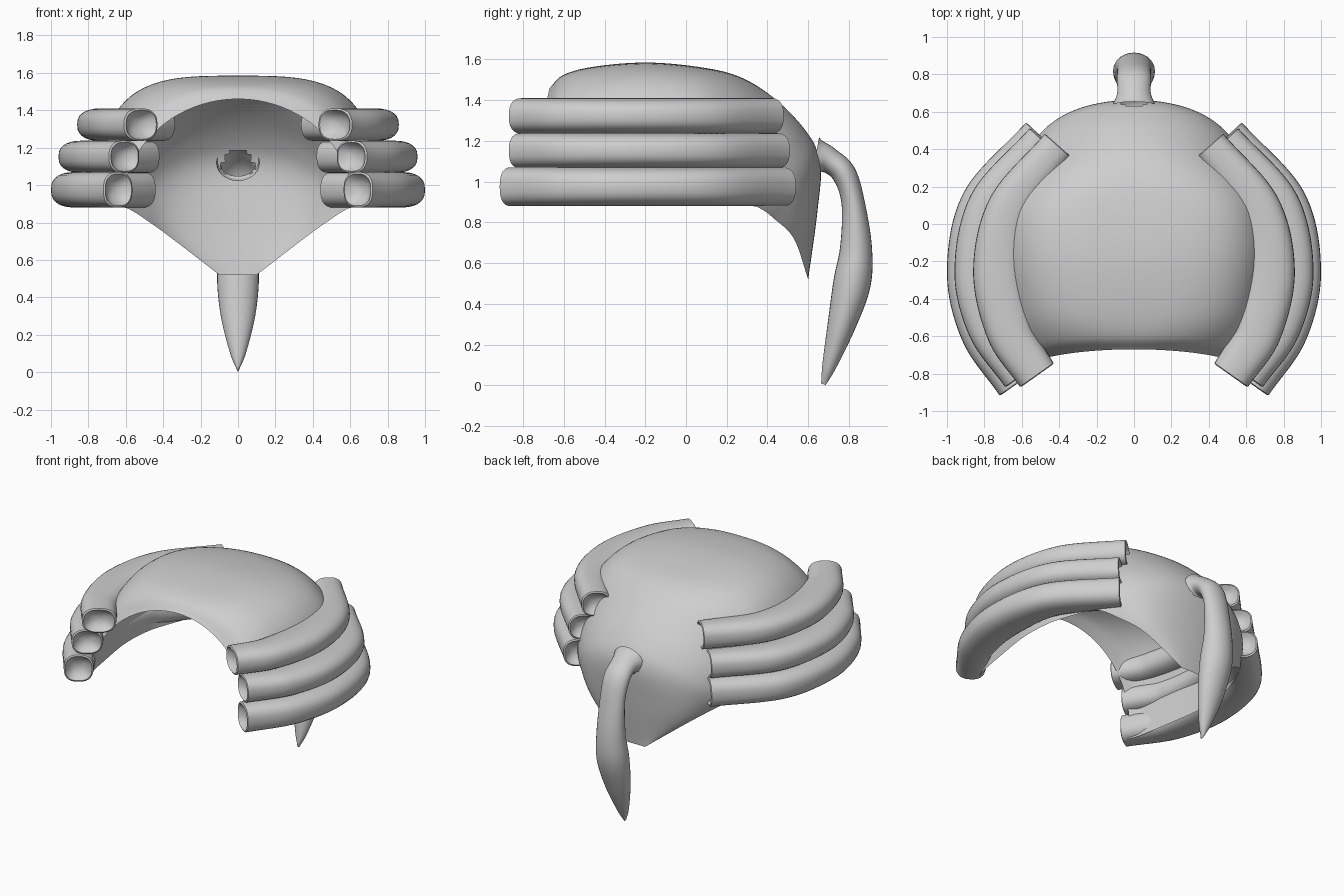
import bpy, bmesh, math
from mathutils import Vector

cube = bpy.data.objects.get("Cube")
if cube:
    bpy.data.objects.remove(cube, do_unlink=True)

grey = bpy.data.materials.new("light grey")
grey.use_nodes = True
colour = (0.62, 0.62, 0.62, 1)
grey.diffuse_color = colour
for node in grey.node_tree.nodes:
    if node.type == 'BSDF_PRINCIPLED':
        node.inputs["Base Color"].default_value = colour


def spline(points, count):
    """Smooth path of evenly spread samples through the control points."""
    pts = [Vector(p) for p in points]
    pts = [pts[0] * 2 - pts[1]] + pts + [pts[-1] * 2 - pts[-2]]
    spans = len(pts) - 3
    result = []
    for k in range(count):
        f = k * spans / (count - 1)
        i = min(int(f), spans - 1)
        t = f - i
        a, b, c, d = pts[i:i + 4]
        result.append(0.5 * (2 * b + (c - a) * t + (2 * a - 5 * b + 4 * c - d) * t * t
                             + (3 * b - 3 * c + d - a) * t ** 3))
    return result


def power(value, e):
    return math.copysign(abs(value) ** e, value)


def loft(name, rows, closed, keep=None, angle=50):
    """Skin a list of equal rows of points, closed into rings if asked."""
    bm = bmesh.new()
    grid = [[bm.verts.new(p) for p in row] for row in rows]
    n = len(rows[0])
    for r, s in zip(grid, grid[1:]):
        for j in range(n if closed else n - 1):
            k = (j + 1) % n
            quad = (r[j], r[k], s[k], s[j])
            middle = sum((v.co for v in quad), Vector()) / 4
            if keep is None or keep(middle):
                bm.faces.new(quad)
    bmesh.ops.remove_doubles(bm, verts=bm.verts, dist=0.0002)
    bmesh.ops.recalc_face_normals(bm, faces=bm.faces)
    mesh = bpy.data.meshes.new(name)
    bm.to_mesh(mesh)
    bm.free()
    mesh.materials.append(grey)
    obj = bpy.data.objects.new(name, mesh)
    bpy.context.collection.objects.link(obj)
    bpy.ops.object.select_all(action='DESELECT')
    bpy.context.view_layer.objects.active = obj
    obj.select_set(True)
    bpy.ops.object.shade_smooth_by_angle(angle=math.radians(angle))
    return obj


# Crown shell: ridge line (y, z, squareness) and lower rim (x, y, z)
ridge = spline([(-.67, 1.46, 2), (-.6, 1.525, 2.6), (-.45, 1.565, 3.2), (-.2, 1.585, 3.4),
                (.05, 1.565, 3.4), (.25, 1.52, 2.7), (.42, 1.42, 2.1), (.58, 1.26, 2),
                (.66, 1.1, 2), (.645, .85, 2), (.6, .52, 2)], 81)
rim = spline([(.62, -.8, .88), (.65, -.72, .88), (.69, -.5, .88), (.73, -.22, .88),
              (.72, 0, .88), (.68, .15, .88), (.61, .32, .88), (.57, .37, .865),
              (.5, .43, .82), (.36, .53, .72), (.1, .6, .52)], 81)
HALF = 28
shell_rows = []
for top, low in zip(ridge, rim):
    row = []
    for j in range(-HALF, HALF + 1):
        u = abs(j) / HALF
        t = math.pi / 2 * u * u * (3 - 2 * u)
        e = 2 / top.z
        across, up = math.sin(t) ** e, max(math.cos(t), 0) ** e
        row.append(Vector((math.copysign(low.x * across, j),
                           low.y + (top.x - low.y) * up,
                           low.z + (top.y - low.z) * up)))
    shell_rows.append(row)


def outside_tail_root(p):
    return p.y < .4 or (p.x / .085) ** 2 + ((p.z - 1.11) / .075) ** 2 > 1


loft("crown_shell", shell_rows, False, outside_tail_root)

# Side rolls: outer path in plan, height range and widths at front, middle, back
rolls = {
    "lower": ([(.72, -.915), (.92, -.62), (1, -.25), (.91, .17), (.58, .54)],
              .88, 1.07, (.19, .27, .19)),
    "middle": ([(.69, -.87), (.88, -.6), (.96, -.25), (.87, .16), (.56, .51)],
               1.065, 1.238, (.2, .27, .19)),
    "upper": ([(.61, -.87), (.78, -.62), (.86, -.25), (.77, .14), (.48, .48)],
              1.236, 1.41, (.22, .27, .19)),
}
SIDES = 28
for name, (plan, bottom, top, widths) in rolls.items():
    path = spline([(x, y, 0) for x, y in plan], 45)
    width = spline([(w, 0) for w in widths], 45)
    for label, side in (("left", 1), ("right", -1)):
        def ring(i, scale=1, push=0):
            along = (path[min(i + 1, 44)] - path[max(i - 1, 0)]).normalized()
            inward = Vector((-along.y, along.x, 0))
            half = width[i].x / 2
            centre = path[i] + inward * half + along * push
            centre.z = (bottom + top) / 2
            points = []
            for k in range(SIDES):
                a = 2 * math.pi * k / SIDES
                p = centre + inward * (half * scale * power(math.cos(a), .8))
                p.z += (top - bottom) / 2 * scale * power(math.sin(a), .8)
                points.append(Vector((p.x * side, p.y, p.z)))
            return points

        # Dished end caps close both ends
        front = [ring(0, .001, .045), ring(0, .4, .04), ring(0, .7, .02), ring(0, .9, -.005)]
        back = [ring(44, .9, .005), ring(44, .7, -.02), ring(44, .4, -.04), ring(44, .001, -.045)]
        loft(f"{name}_roll_{label}", front + [ring(i) for i in range(45)] + back, True)

# Tail: hollow at the root, flared into the shell, swelling then tapering to a tip
tail_path = spline([(0, .635, 1.12), (0, .7, 1.105), (0, .775, 1.04), (0, .82, .9),
                    (0, .835, .68), (0, .815, .5), (0, .765, .3), (0, .705, .1),
                    (0, .675, .005)], 65)
tail_size = spline([(.115, .1), (.09, .065), (.092, .06), (.09, .057), (.1, .078),
                    (.112, .092), (.092, .07), (.042, .036), (.002, .012)], 65)
tail_rows = []
for i, (centre, size) in enumerate(zip(tail_path, tail_size)):
    along = (tail_path[min(i + 1, 64)] - tail_path[max(i - 1, 0)]).normalized()
    outward = along.cross(Vector((1, 0, 0)))
    tail_rows.append([centre + Vector((size.x * math.cos(a), 0, 0)) + outward * size.y * math.sin(a)
                      for a in (2 * math.pi * k / SIDES for k in range(SIDES))])
tail_rows.append([tail_path[-1].copy() for k in range(SIDES)])
loft("back_tail", tail_rows, True)
